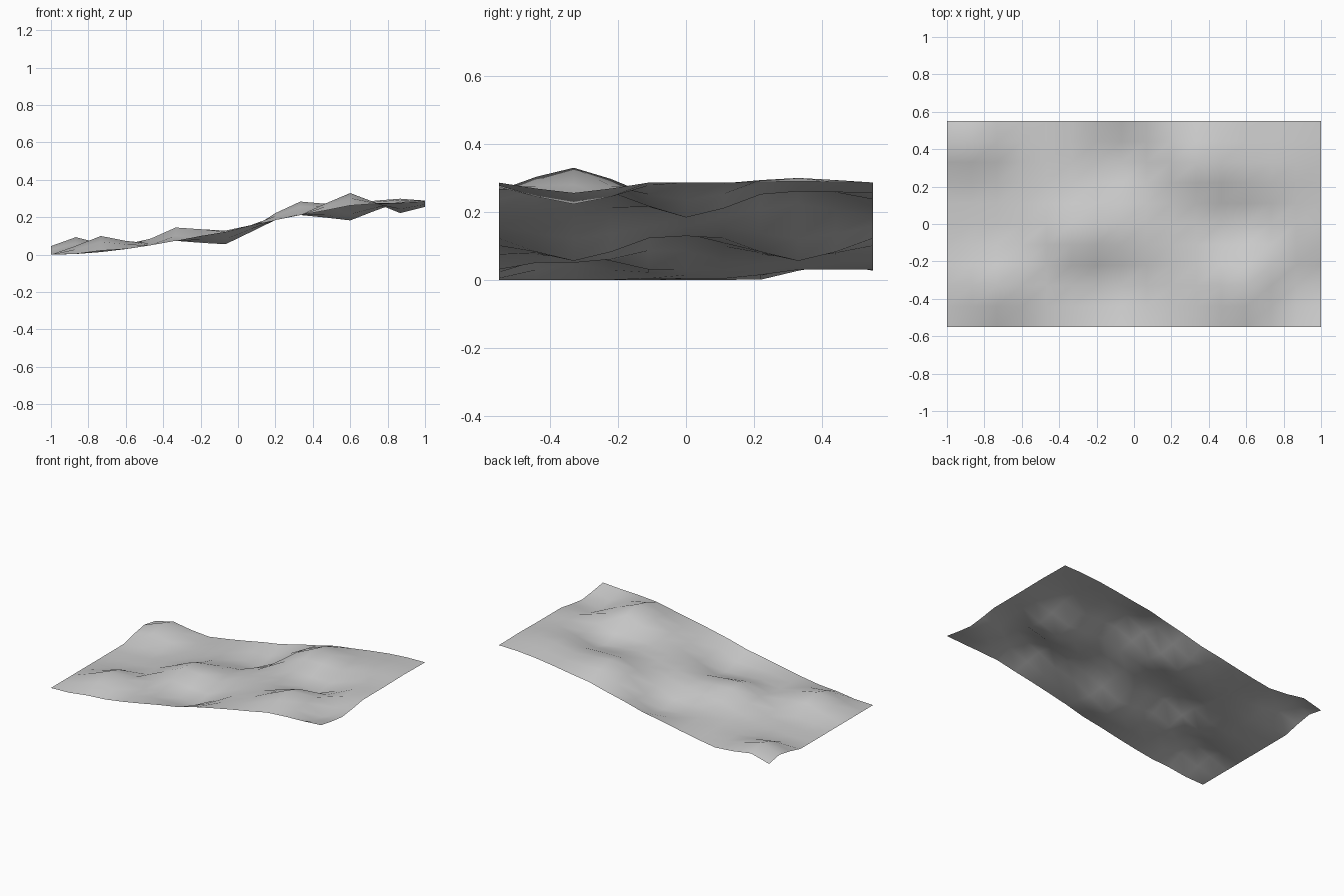
import bpy, bmesh, math

if "Cube" in bpy.data.objects:
    bpy.data.objects.remove(bpy.data.objects["Cube"])

NX, NY = 15, 10            # grid cells
LX, LY, RISE = 2.0, 1.1, 0.286
RADIUS = 0.27              # soft falloff of each hill or hollow

# hills and hollows: x, y, height
BUMPS = [
    (-0.867, 0.44, 0.09), (-0.733, -0.33, 0.086),
    (-0.333, -0.06, 0.078), (0.333, 0.33, 0.072),
    (0.60, -0.33, 0.073), (0.80, 0.33, 0.02),
    (-0.067, -0.33, -0.073), (-0.067, 0.33, -0.073),
    (0.60, 0.0, -0.073), (0.867, -0.33, -0.06),
]


def smooth(t):
    t = max(0.0, min(1.0, t))
    return t * t * (3 - 2 * t)


def height(x, y):
    z = RISE * smooth((x + 1) / 2)
    for bx, by, h in BUMPS:
        z += h * smooth(1 - math.hypot(x - bx, y - by) / RADIUS)
    return z


# rolling ground sheet
bm = bmesh.new()
rows = []
for j in range(NY + 1):
    row = []
    for i in range(NX + 1):
        x, y = LX * (i / NX - 0.5), LY * (j / NY - 0.5)
        row.append(bm.verts.new((x, y, height(x, y))))
    rows.append(row)
for j in range(NY):
    for i in range(NX):
        f = bm.faces.new((rows[j][i], rows[j][i + 1], rows[j + 1][i + 1], rows[j + 1][i]))
        f.smooth = True
mesh = bpy.data.meshes.new("terrain_slope")
bm.to_mesh(mesh)
bm.free()
terrain = bpy.data.objects.new("terrain_slope", mesh)
bpy.context.collection.objects.link(terrain)
